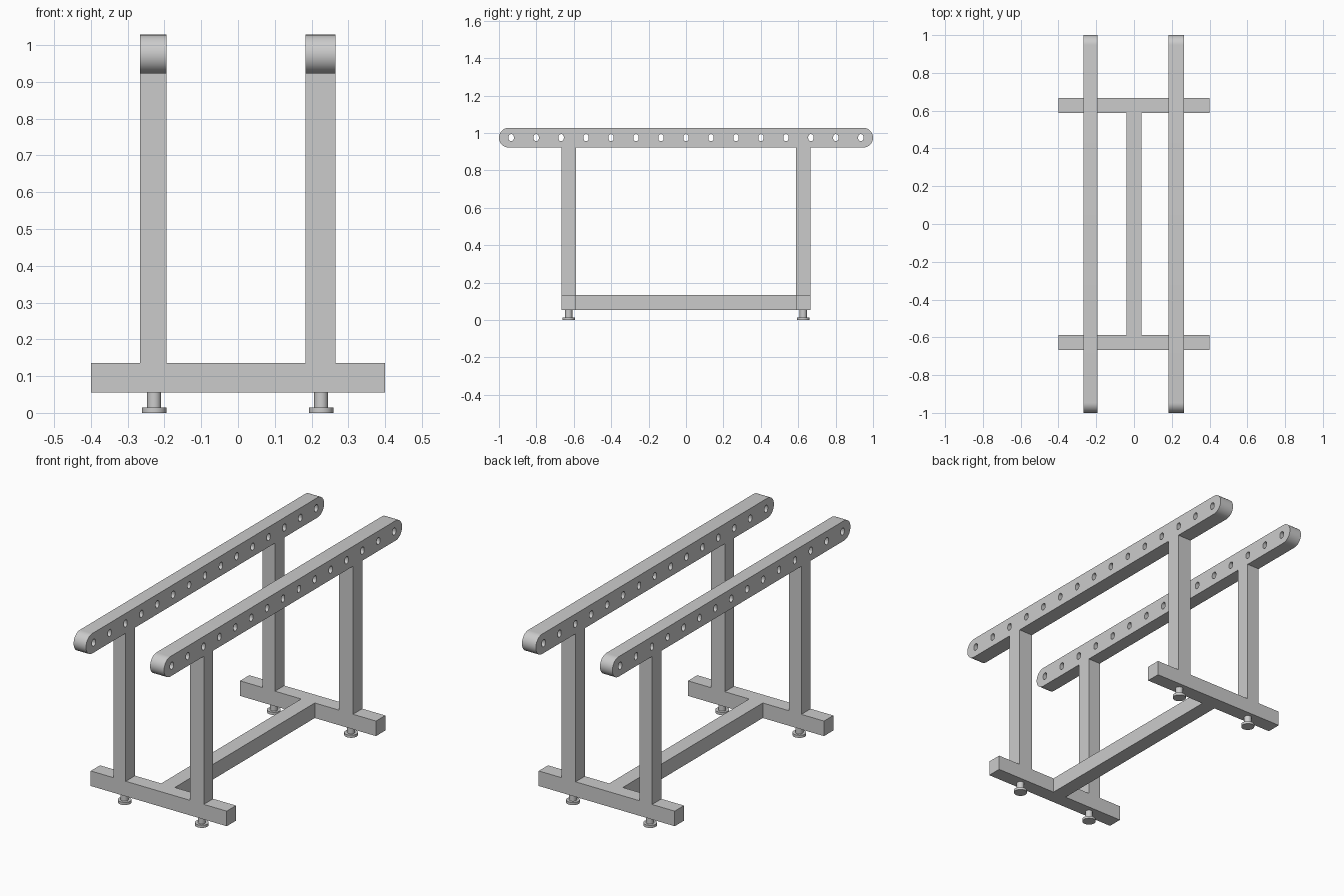
import bpy
import bmesh
from math import pi, sin, cos
from mathutils import Matrix

cube = bpy.data.objects.get("Cube")
if cube:
    bpy.data.objects.remove(cube, do_unlink=True)

steel = bpy.data.materials.new("grey_steel")
steel.use_nodes = True
colour = (0.6, 0.6, 0.6, 1)
steel.diffuse_color = colour
steel.node_tree.nodes["Principled BSDF"].inputs["Base Color"].default_value = colour

BASE_Z, BASE_TOP = 0.055, 0.135
RAIL_Z, RAIL_R = 0.975, 0.053
LEG_IN, LEG_OUT = 0.588, 0.666
SIDES = {"right": (-0.267, -0.194), "left": (0.183, 0.265)}
ENDS = {"front": -1, "back": 1}


def add_object(name, bm):
    bmesh.ops.recalc_face_normals(bm, faces=bm.faces)
    mesh = bpy.data.meshes.new(name)
    bm.to_mesh(mesh)
    bm.free()
    mesh.materials.append(steel)
    obj = bpy.data.objects.new(name, mesh)
    bpy.context.collection.objects.link(obj)
    return obj


def smooth(obj):
    bpy.ops.object.select_all(action="DESELECT")
    obj.select_set(True)
    bpy.context.view_layer.objects.active = obj
    bpy.ops.object.shade_smooth_by_angle(angle=pi / 6)


def box(name, xs, ys, zs):
    bm = bmesh.new()
    bmesh.ops.create_cube(bm, size=1)
    spans = [sorted(s) for s in (xs, ys, zs)]
    for v in bm.verts:
        v.co = [lo + (c + 0.5) * (hi - lo) for c, (lo, hi) in zip(v.co, spans)]
    return add_object(name, bm)


def stadium(cy, cz, half_y, half_z, steps):
    """Rounded slot outline in the y-z plane."""
    r = min(half_y, half_z)
    dy, dz = half_y - r, half_z - r
    start = 0 if dz > 0 else -pi / 2
    pts = []
    for half, sign in ((0, 1), (pi, -1)):
        for i in range(steps + 1):
            a = start + half + pi * i / steps
            pts.append((cy + sign * dy + r * cos(a), cz + sign * dz + r * sin(a)))
    return pts


def rail(name, x0, x1):
    """Round-ended bar pierced by a row of slots."""
    bm = bmesh.new()
    loops = [stadium(0, RAIL_Z, 1, RAIL_R, 20)]
    loops += [stadium(0.1335 * i, RAIL_Z, 0.014, 0.019, 8) for i in range(-7, 8)]
    edges = []
    for pts in loops:
        vs = [bm.verts.new((x0, y, z)) for y, z in pts]
        edges += [bm.edges.new((a, b)) for a, b in zip(vs, vs[1:] + vs[:1])]
    bmesh.ops.triangle_fill(bm, edges=edges, use_beauty=True, normal=(1, 0, 0))
    ext = bmesh.ops.extrude_face_region(bm, geom=bm.faces[:], use_keep_orig=True)
    new = [g for g in ext["geom"] if isinstance(g, bmesh.types.BMVert)]
    bmesh.ops.translate(bm, verts=new, vec=(x1 - x0, 0, 0))
    smooth(add_object(name, bm))


def foot(name, x, y):
    """Levelling foot: flat pad and stem."""
    bm = bmesh.new()
    for r, z0, z1 in ((0.033, 0, 0.014), (0.019, 0.014, BASE_Z)):
        bmesh.ops.create_cone(bm, cap_ends=True, segments=32, radius1=r, radius2=r,
                              depth=z1 - z0,
                              matrix=Matrix.Translation((x, y, (z0 + z1) / 2)))
    smooth(add_object(name, bm))


# Top rails, legs and feet
for side, xs in SIDES.items():
    rail(side + "_top_rail", *xs)
    for end, s in ENDS.items():
        box(f"{end}_{side}_leg", xs, (s * LEG_IN, s * LEG_OUT),
            (BASE_TOP, RAIL_Z - RAIL_R))
        foot(f"{end}_{side}_foot", -0.228 if side == "right" else 0.226,
             s * (LEG_IN + LEG_OUT) / 2)

# Base crossbars and the beam joining them
for end, s in ENDS.items():
    box(end + "_crossbar", (-0.4, 0.4), (s * LEG_IN, s * LEG_OUT), (BASE_Z, BASE_TOP))
box("centre_beam", (-0.04, 0.04), (-LEG_IN, LEG_IN), (BASE_Z, BASE_TOP))
